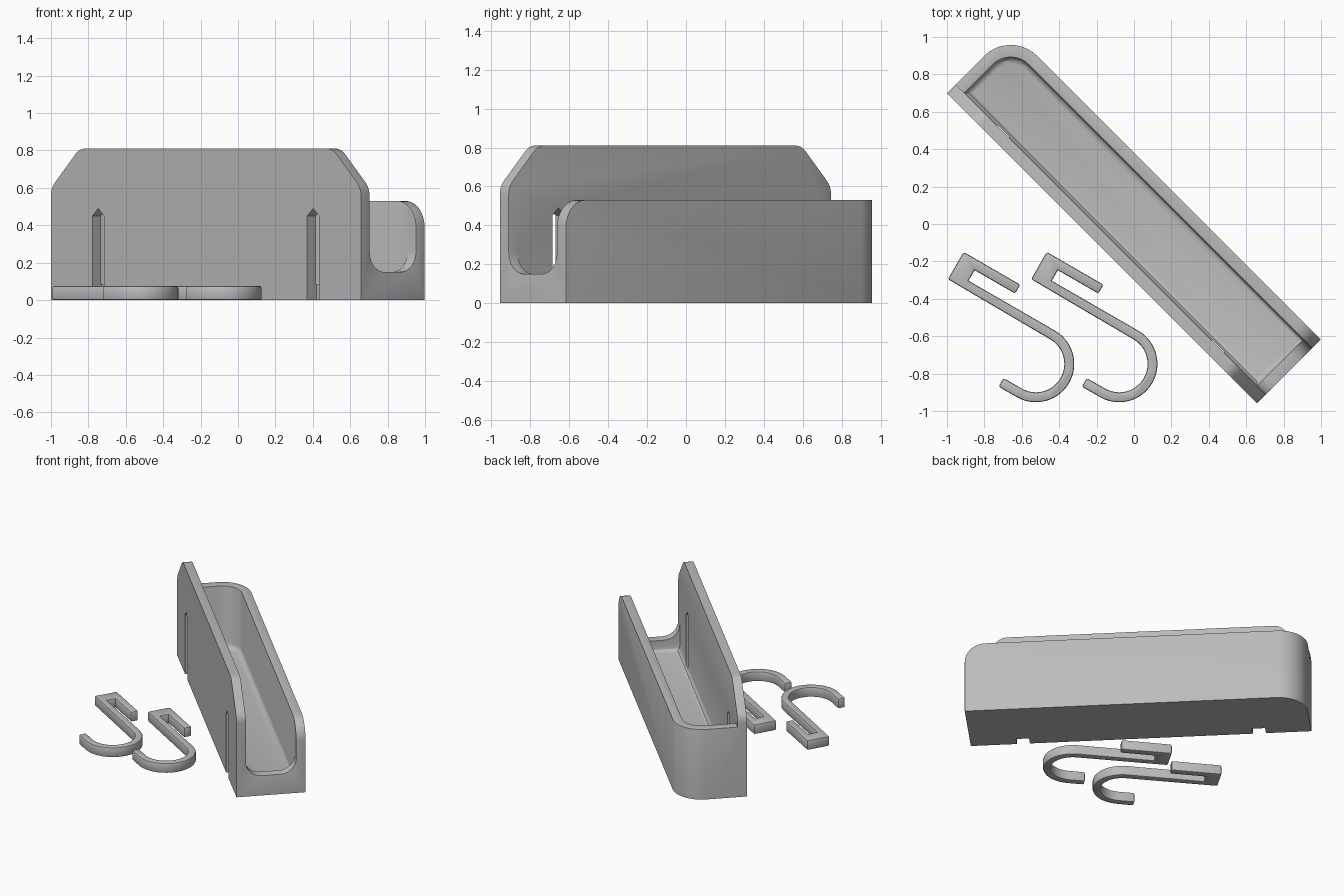
import bpy, bmesh, math
from mathutils import Vector

if "Cube" in bpy.data.objects:
    bpy.data.objects.remove(bpy.data.objects["Cube"])

grey = bpy.data.materials.new("plain grey")
grey.diffuse_color = (0.5, 0.5, 0.5, 1)
grey.use_nodes = True
grey.node_tree.nodes["Principled BSDF"].inputs["Base Color"].default_value = grey.diffuse_color


def rounded(corners, seg=6):
    """Outline from (x, y, radius) corners, each rounded by its radius."""
    out, n = [], len(corners)
    for i, (x, y, r) in enumerate(corners):
        p = Vector((x, y))
        if r == 0:
            out.append(p)
            continue
        a = (Vector(corners[i - 1][:2]) - p).normalized()
        b = (Vector(corners[(i + 1) % n][:2]) - p).normalized()
        half = a.angle(b) / 2
        c = p + (a + b).normalized() * (r / math.sin(half))
        s, e = p + a * (r / math.tan(half)) - c, p + b * (r / math.tan(half)) - c
        turn = -s.angle_signed(e)
        for k in range(seg + 1):
            t = turn * k / seg
            out.append(c + Vector((s.x * math.cos(t) - s.y * math.sin(t),
                                   s.x * math.sin(t) + s.y * math.cos(t))))
    return out


def prism(name, outline, plane, lo, hi):
    """Extrude an outline drawn in the xy, xz or yz plane."""
    place = {"xy": lambda p, h: (p[0], p[1], h),
             "xz": lambda p, h: (p[0], h, p[1]),
             "yz": lambda p, h: (h, p[0], p[1])}[plane]
    bm = bmesh.new()
    rings = [[bm.verts.new(place(p, h)) for p in outline] for h in (lo, hi)]
    n = len(outline)
    bm.faces.new(rings[0])
    bm.faces.new(rings[1])
    for i in range(n):
        j = (i + 1) % n
        bm.faces.new((rings[0][i], rings[0][j], rings[1][j], rings[1][i]))
    bmesh.ops.recalc_face_normals(bm, faces=bm.faces)
    mesh = bpy.data.meshes.new(name)
    bm.to_mesh(mesh)
    bm.free()
    ob = bpy.data.objects.new(name, mesh)
    bpy.context.collection.objects.link(ob)
    mesh.materials.append(grey)
    return ob


def activate(ob):
    bpy.ops.object.select_all(action='DESELECT')
    bpy.context.view_layer.objects.active = ob
    ob.select_set(True)


def cut(ob, cutter):
    mod = ob.modifiers.new("cut", 'BOOLEAN')
    mod.operation, mod.solver, mod.object = 'DIFFERENCE', 'EXACT', cutter
    activate(ob)
    bpy.ops.object.modifier_apply(modifier=mod.name)
    bpy.data.objects.remove(cutter)


def bevel_edges(ob, test, width, seg):
    bm = bmesh.new()
    bm.from_mesh(ob.data)
    bmesh.ops.remove_doubles(bm, verts=bm.verts, dist=1e-4)
    bmesh.ops.dissolve_limit(bm, angle_limit=0.01, verts=bm.verts, edges=bm.edges)
    edges = [e for e in bm.edges if len(e.link_faces) == 2 and test(e)]
    bmesh.ops.bevel(bm, geom=edges, offset=width, offset_type='OFFSET',
                    segments=seg, profile=0.5, affect='EDGES', clamp_overlap=True)
    bm.to_mesh(ob.data)
    bm.free()


def smooth(ob):
    activate(ob)
    bpy.ops.object.shade_smooth_by_angle(angle=math.radians(30))


# Tray extents in its own frame (length u, depth v)
U0, U1, V0, V1, T = -1.202, 1.142, -0.212, 0.269, 0.065
TALL, LOW, SILL = 0.81, 0.53, 0.15
VI = V0 + T

# Tray body: one back corner is rounded
tray = prism("tray", rounded([(U0, V0, 0), (U1, V0, 0), (U1, V1, 0), (U0, V1, 0.2)], 10),
             "xy", 0, TALL)

# Back wall and end wall are lower, with a rounded top at the open end
cut(tray, prism("low_cutter", rounded([(-2, LOW, 0), (U1, LOW, 0.14), (U1, 0.3, 0),
                                       (2, 0.3, 0), (2, 2, 0), (-2, 2, 0)], 8),
                "xz", VI, 1))
# Sloped upper corners of the tall wall
for end, s in ((U0, 1), (U1, -1)):
    cut(tray, prism("slope_cutter",
                    rounded([(end - s, 0.6, 0), (end, 0.55, 0), (end, 0.6, 0.1),
                             (end + s * 0.215, TALL, 0.1), (end + s * 0.4, TALL, 0),
                             (end + s * 0.4, 2, 0), (end - s, 2, 0)], 5),
                    "xz", -1, 1))

# Hollow with a filleted floor
hollow = prism("hollow_cutter",
               rounded([(U0 + T, VI, 0), (U1 - T, VI, 0), (U1 - T, V1 - T, 0),
                        (U0 + T, V1 - T, 0.135)], 10), "xy", 0.065, 2)
bevel_edges(hollow, lambda e: all(v.co.z < 0.1 for v in e.verts), 0.035, 3)
cut(tray, hollow)

# Opening in the end wall
cut(tray, prism("opening_cutter",
                rounded([(VI, 2, 0), (VI, SILL, 0.11), (V1 - T, SILL, 0.11), (V1 - T, 2, 0)], 6),
                "yz", U1 - 0.1, 2))


def is_rim(e):
    a, b = (v.co for v in e.verts)
    m = (a + b) / 2
    on_front = max(a.y, b.y) < V0 + 0.001
    inner_sill = abs(m.x - (U1 - T)) < 0.01 and m.z < LOW - 0.01
    return (e.is_convex and e.calc_face_angle(0) > 0.6 and m.z > 0.12
            and not on_front and not inner_sill)


# Soft rim
bevel_edges(tray, is_rim, 0.022, 3)

# Pointed hook slots through the tall wall
for c in (-0.845, 0.78):
    w = 0.045
    cut(tray, prism("slot_cutter", [(c - w, -1), (c + w, -1), (c + w, 0.45),
                                    (c, 0.49), (c - w, 0.45)], "xz", -1, VI + 0.004))
tray.rotation_euler.z = -math.pi / 4
smooth(tray)

# Hooks: clip head, straight shank, half-round end
R, r, ca, cb = 0.205, 0.152, 0.634, -0.157
angles = [math.pi / 2 - math.pi * k / 24 for k in range(25)]
outer = [(ca + R * math.cos(t), cb + R * math.sin(t)) for t in angles]
inner = [(ca + r * math.cos(t), cb + r * math.sin(t)) for t in reversed(angles)]
tip = 0.522
outline = ([(0, 0), (0, 0.168), (0.35, 0.168), (0.35, 0.113), (0.1, 0.113), (0.1, 0.048)]
           + outer + [(tip, cb - R), (tip, cb - r)] + inner)
for i in range(2):
    hook = prism(f"hook_{i + 1}", outline, "xy", 0, 0.075)
    bevel_edges(hook, lambda e: e.is_convex and e.calc_face_angle(0) > 0.6, 0.01, 2)
    hook.location = (-0.995 + 0.445 * i, -0.295, 0)
    hook.rotation_euler.z = -math.pi / 6
    smooth(hook)
